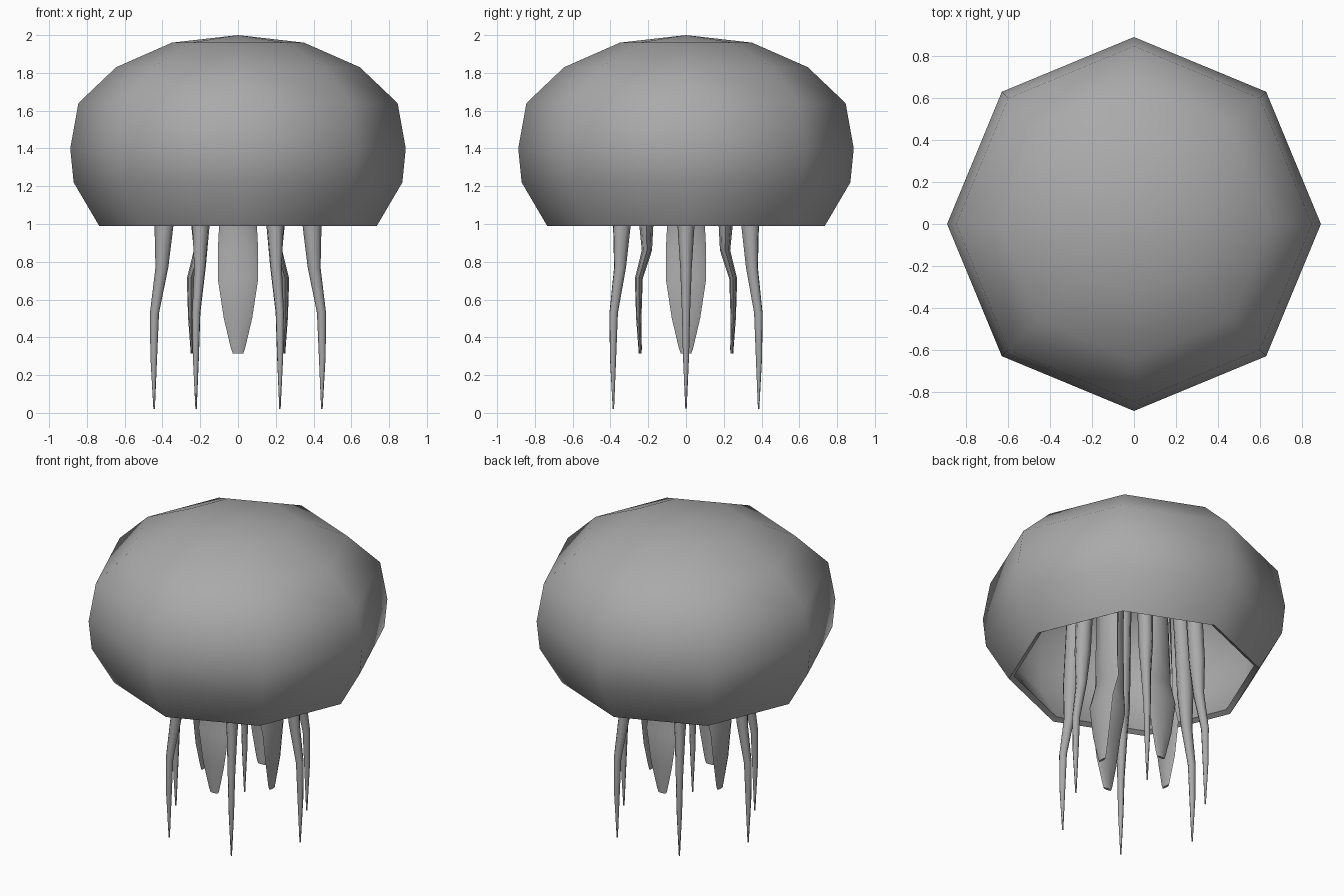
import bpy
import bmesh
from math import cos, sin, pi, radians
from mathutils import Matrix

cube = bpy.data.objects.get("Cube")
if cube:
    bpy.data.objects.remove(cube, do_unlink=True)

grey = bpy.data.materials.new("soft_grey")
grey.use_nodes = True
colour = (0.4, 0.4, 0.4, 1)
grey.diffuse_color = colour
grey.node_tree.nodes["Principled BSDF"].inputs["Base Color"].default_value = colour


def loft(name, rows, sides, angle=0, pole=None, closed=True):
    """Skin elliptical rings, listed top down as (z, offset, radial, tangential)."""
    bm = bmesh.new()
    rings = []
    for z, offset, radial, tangential in rows:
        rings.append([bm.verts.new((offset + radial * cos(2 * pi * i / sides),
                                    tangential * sin(2 * pi * i / sides), z))
                      for i in range(sides)])
    for upper, lower in zip(rings, rings[1:]):
        for i in range(sides):
            j = (i + 1) % sides
            bm.faces.new((upper[i], lower[i], lower[j], upper[j]))
    if pole is not None:
        tip = bm.verts.new((0, 0, pole))
        for i in range(sides):
            bm.faces.new((tip, rings[0][i], rings[0][(i + 1) % sides]))
    if closed:
        bm.faces.new(rings[0])
        bm.faces.new(rings[-1][::-1])
    bm.transform(Matrix.Rotation(angle, 4, "Z"))
    mesh = bpy.data.meshes.new(name)
    bm.to_mesh(mesh)
    bm.free()
    mesh.materials.append(grey)
    obj = bpy.data.objects.new(name, mesh)
    bpy.context.collection.objects.link(obj)
    return obj


def activate(obj):
    bpy.ops.object.select_all(action="DESELECT")
    obj.select_set(True)
    bpy.context.view_layer.objects.active = obj


def smooth(obj):
    activate(obj)
    bpy.ops.object.shade_smooth_by_angle(angle=radians(60))


# Hollow eight-sided bell
profile = [(1.96, 0.35), (1.83, 0.645), (1.64, 0.845),
           (1.40, 0.888), (1.22, 0.87), (0.99, 0.735)]
bell = loft("bell", [(z, 0, r, r) for z, r in profile], 8, pole=2.0, closed=False)
activate(bell)
shell = bell.modifiers.new("shell", "SOLIDIFY")
shell.thickness = 0.035
shell.offset = -1
bpy.ops.object.modifier_apply(modifier=shell.name)
smooth(bell)

# Six slender outer tentacles
tentacle = [(1.88, 0.32, 0.05), (1.4, 0.37, 0.052), (0.99, 0.392, 0.05),
            (0.77, 0.403, 0.034), (0.53, 0.442, 0.024),
            (0.3, 0.446, 0.018), (0.02, 0.444, 0.004)]
for n in range(6):
    smooth(loft(f"tentacle_{n + 1}", [(z, o, r, r * 0.9) for z, o, r in tentacle],
                8, n * pi / 3))

# Four broad flat inner arms
arm = [(1.9, 0.16, 0.05, 0.07), (1.4, 0.2, 0.045, 0.085), (0.99, 0.21, 0.037, 0.1),
       (0.86, 0.207, 0.027, 0.107), (0.71, 0.25, 0.021, 0.107),
       (0.5, 0.25, 0.014, 0.075), (0.34, 0.243, 0.009, 0.037),
       (0.315, 0.243, 0.008, 0.028)]
for n in range(4):
    smooth(loft(f"inner_arm_{n + 1}", arm, 8, n * pi / 2))
